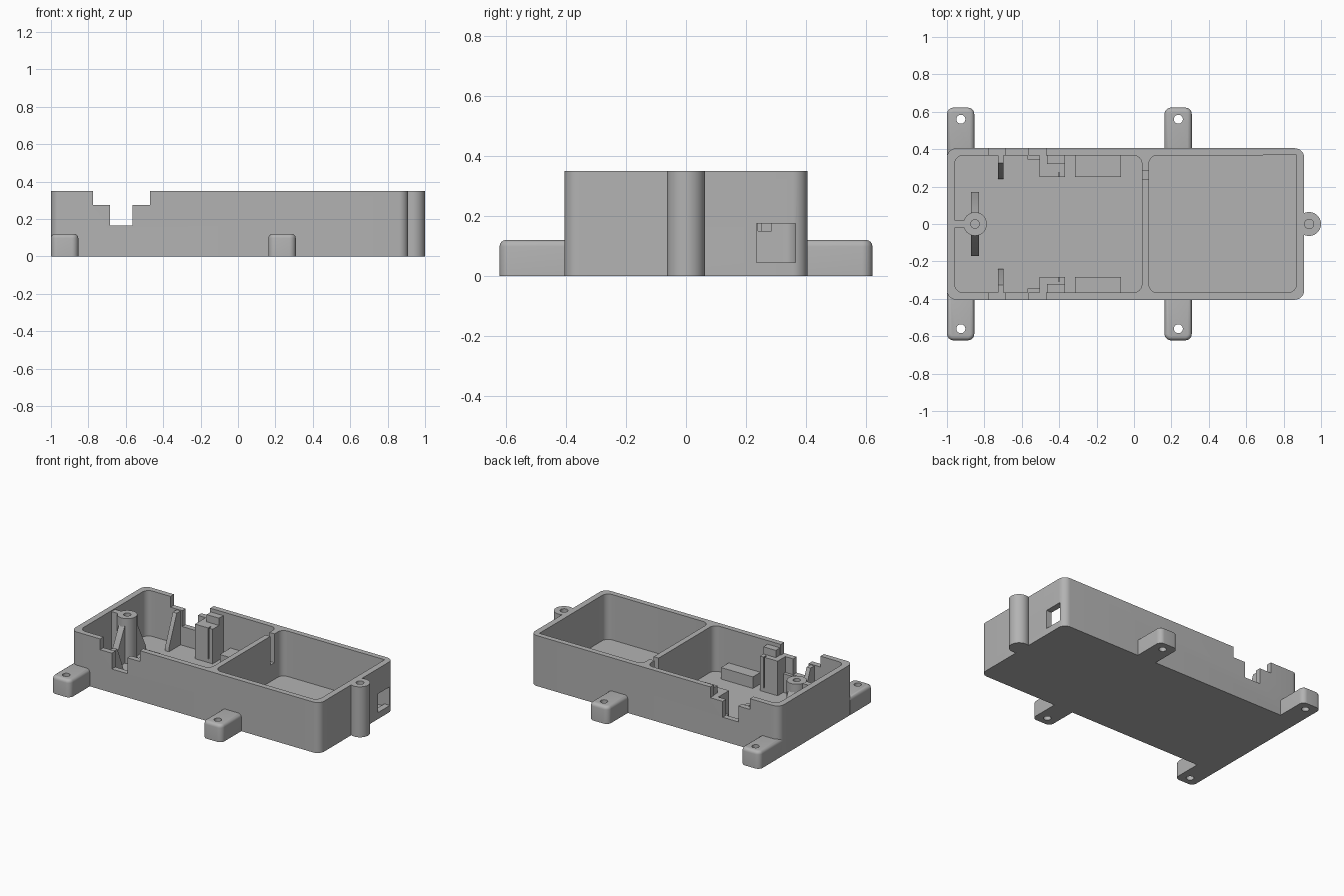
import bpy, bmesh
from math import cos, sin, pi
from mathutils import Vector

cube = bpy.data.objects.get("Cube")
if cube:
    bpy.data.objects.remove(cube, do_unlink=True)

grey = bpy.data.materials.new("plain_grey")
grey.use_nodes = True
color = (0.45, 0.45, 0.45, 1)
grey.diffuse_color = color
grey.node_tree.nodes["Principled BSDF"].inputs["Base Color"].default_value = color

H, FLOOR = 0.35, 0.035
OUT_Y, IN_Y = 0.405, 0.367


def extrude(name, points, vector, round_top=0):
    """Extrude a flat outline along a vector, optionally rounding its top rim."""
    bm = bmesh.new()
    base = bm.faces.new([bm.verts.new(p) for p in points])
    moved = bmesh.ops.extrude_face_region(bm, geom=[base])["geom"]
    top = [v for v in moved if isinstance(v, bmesh.types.BMVert)]
    bmesh.ops.translate(bm, verts=top, vec=Vector(vector))
    if not any(f for f in bm.faces if set(f.verts) == set(base.verts)):
        bm.faces.new(base.verts)
    bmesh.ops.recalc_face_normals(bm, faces=bm.faces)
    if round_top:
        rim = [e for e in bm.edges if e.verts[0] in top and e.verts[1] in top]
        bmesh.ops.bevel(bm, geom=rim, offset=round_top, segments=4,
                        profile=0.5, affect='EDGES')
    mesh = bpy.data.meshes.new(name)
    bm.to_mesh(mesh)
    bm.free()
    mesh.materials.append(grey)
    obj = bpy.data.objects.new(name, mesh)
    bpy.context.collection.objects.link(obj)
    return obj


def outline(x0, x1, y0, y1, z, radii):
    """Rectangle with a radius per corner, anticlockwise from x0, y0."""
    corners = [(x0, y0, 1, 1), (x1, y0, -1, 1), (x1, y1, -1, -1), (x0, y1, 1, -1)]
    points = []
    for i, (x, y, sx, sy) in enumerate(corners):
        r = radii[i]
        steps = 8 if r else 0
        for k in range(steps + 1):
            a = pi + i * pi / 2 + (k / steps * pi / 2 if r else 0)
            points.append((x + sx * r + r * cos(a), y + sy * r + r * sin(a), z))
    return points


def box(name, x0, x1, y0, y1, z0, z1, radii=(0, 0, 0, 0), round_top=0):
    y0, y1 = min(y0, y1), max(y0, y1)
    return extrude(name, outline(x0, x1, y0, y1, z0, radii), (0, 0, z1 - z0), round_top)


def cylinder(name, x, y, r, z0, z1, sides=40):
    ring = [(x + r * cos(2 * pi * i / sides), y + r * sin(2 * pi * i / sides), z0)
            for i in range(sides)]
    return extrude(name, ring, (0, 0, z1 - z0))


def combine(obj, other, operation='DIFFERENCE'):
    other.hide_render = True
    mod = obj.modifiers.new("combine", 'BOOLEAN')
    mod.operation, mod.object, mod.solver = operation, other, 'EXACT'
    bpy.context.view_layer.objects.active = obj
    bpy.ops.object.modifier_apply(modifier=mod.name)
    bpy.data.objects.remove(other, do_unlink=True)


# Case with two open compartments
case = box("case", -1, 0.91, -OUT_Y, OUT_Y, 0, H, (0.05,) * 4)
for x0, x1 in ((-0.958, 0.042), (0.08, 0.868)):
    combine(case, box("compartment", x0, x1, -IN_Y, IN_Y, FLOOR, 1, (0.045,) * 4))

# Cable slot in the divider, socket pocket and square socket hole
combine(case, box("divider_slot", 0.03, 0.09, 0.24, 0.285, 0.15, 1))
combine(case, box("socket_pocket", 0.69, 0.868, 0.21, IN_Y + 0.001, FLOOR - 0.008, 1))
combine(case, box("socket_hole", 0.8, 1, 0.235, 0.365, 0.045, 0.175))

# Stepped notches in both long walls
for s in (-1, 1):
    combine(case, box("wide_notch", -0.775, -0.47, s * 0.34, s * 0.45, 0.275, 1))
    combine(case, box("deep_notch", -0.685, -0.565, s * 0.34, s * 0.45, 0.165, 1))

# Screw boss on the end wall
boss = cylinder("end_boss", 0.936, 0, 0.064, 0, H)
combine(boss, box("boss_trim", 0.8, 0.9, -0.1, 0.1, -0.1, 1))
combine(boss, cylinder("boss_hole", 0.936, 0, 0.025, 0.12, 1))

# Screw pillar inside, with a web to the wall
pillar = cylinder("inner_pillar", -0.85, 0, 0.063, FLOOR - 0.01, H - 0.005)
combine(pillar, box("web", -0.97, -0.87, -0.02, 0.02, FLOOR - 0.01, H - 0.006), 'UNION')
combine(pillar, cylinder("pillar_hole", -0.85, 0, 0.023, 0.1, 1))

parts = [case, boss, pillar]
for s, side in ((-1, "front"), (1, "back")):
    # Mounting tabs
    for x, end in ((-1, "outer"), (0.163, "middle")):
        radii = (0.035, 0.035, 0, 0) if s < 0 else (0, 0, 0.035, 0.035)
        tab = box(f"{side}_{end}_tab", x, x + 0.146, s * 0.37, s * 0.622, 0, 0.12,
                  radii, 0.022)
        combine(tab, cylinder("tab_hole", x + 0.074, s * 0.56, 0.024, -0.1, 1))
        parts.append(tab)

    # Sloping gusset beside the pillar
    profile = [(0.03, FLOOR - 0.01), (0.172, FLOOR - 0.01), (0.172, 0.07), (0.055, 0.3), (0.03, 0.3)]
    parts.append(extrude(f"{side}_pillar_gusset",
                         [(-0.872, s * y, z) for y, z in profile], (0.044, 0, 0)))

    # Sloping rib beside the notch
    profile = [(0.38, FLOOR - 0.01), (0.24, FLOOR - 0.01), (0.24, 0.06), (0.325, 0.27), (0.38, 0.27)]
    parts.append(extrude(f"{side}_notch_rib",
                         [(-0.728, s * y, z) for y, z in profile], (0.03, 0, 0)))

    # Board holder with a raised back plate and an upright groove
    face = 0.25 if s > 0 else 0.283
    holder = box(f"{side}_holder", -0.505, -0.37, s * face, s * 0.375, FLOOR - 0.01, 0.275)
    combine(holder, box("plate", -0.465, -0.37, s * 0.32, s * 0.375, 0.2, 0.325), 'UNION')
    combine(holder, box("groove", -0.405, -0.397, s * 0.2, s * (face + 0.025), 0.06, 1))
    parts.append(holder)
    parts.append(box(f"{side}_holder_lip", -0.57, -0.5, s * 0.345, s * 0.375,
                     FLOOR - 0.01, 0.165))

    # Low ledge along the wall
    parts.append(box(f"{side}_ledge", -0.315, -0.07, s * face, s * 0.375, FLOOR - 0.01, 0.115))

# Smooth the rounded surfaces, keep hard edges
bpy.ops.object.select_all(action='DESELECT')
for obj in parts:
    obj.select_set(True)
bpy.context.view_layer.objects.active = case
bpy.ops.object.shade_smooth_by_angle(angle=0.55)
